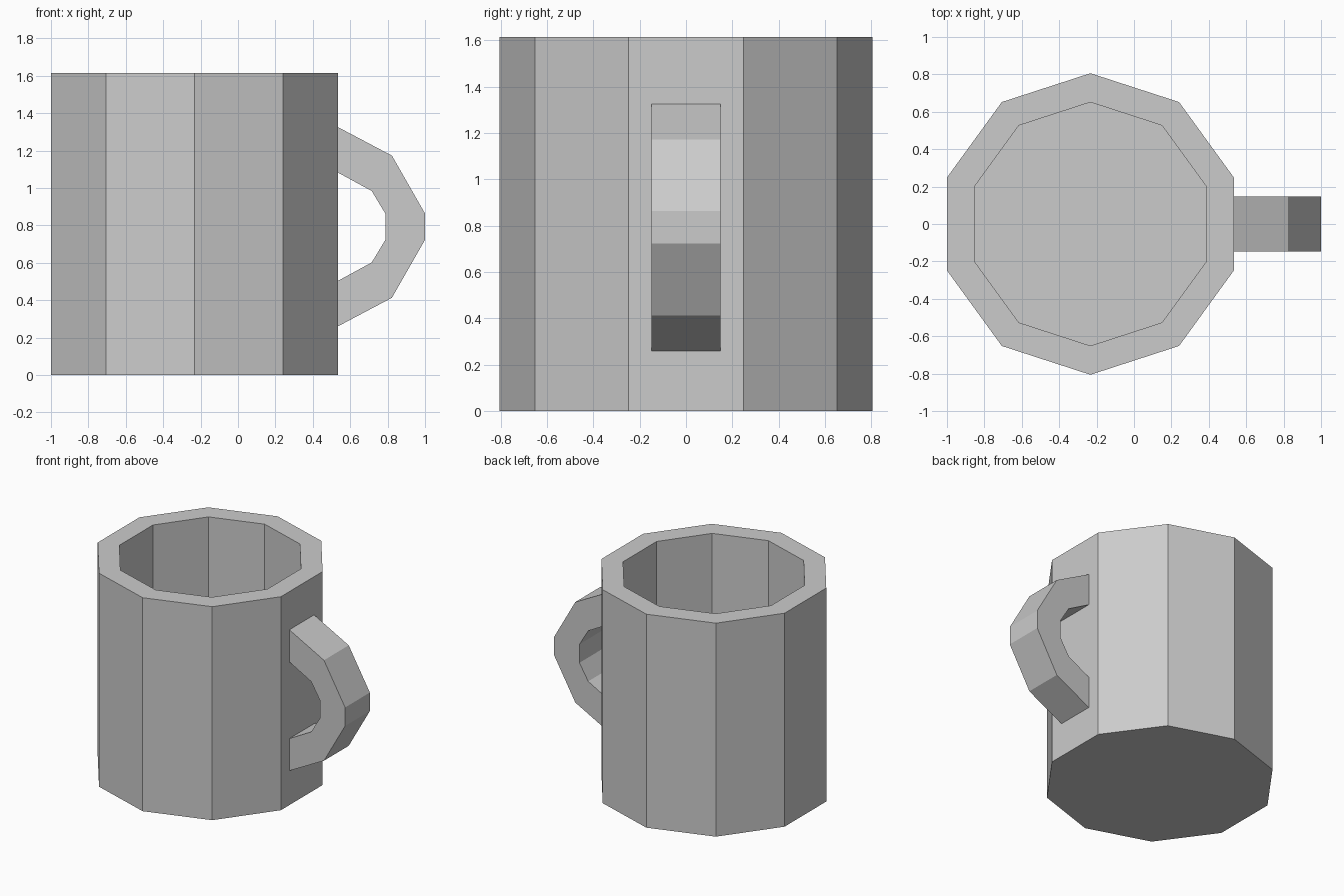
import bpy, bmesh
from math import cos, sin, tau

if "Cube" in bpy.data.objects:
    bpy.data.objects.remove(bpy.data.objects["Cube"])

SIDES = 10
CENTER_X = -0.233
R_OUT, R_IN = 0.806, 0.651
HEIGHT, FLOOR = 1.615, 0.155


def finish(name, bm):
    bmesh.ops.recalc_face_normals(bm, faces=bm.faces)
    mesh = bpy.data.meshes.new(name)
    bm.to_mesh(mesh)
    bm.free()
    obj = bpy.data.objects.new(name, mesh)
    bpy.context.collection.objects.link(obj)
    return obj


def bridge(bm, a, b, closed=True):
    n = len(a)
    for i in range(n if closed else n - 1):
        j = (i + 1) % n
        bm.faces.new((a[i], a[j], b[j], b[i]))


# Mug body: outer wall, rim, inner wall, with closed base and inside floor
bm = bmesh.new()
rings = []
for r, z in ((R_OUT, 0), (R_OUT, HEIGHT), (R_IN, HEIGHT), (R_IN, FLOOR)):
    angles = [tau * (i / SIDES + 0.25) for i in range(SIDES)]
    rings.append([bm.verts.new((CENTER_X + r * cos(a), r * sin(a), z)) for a in angles])
for lower, upper in zip(rings, rings[1:]):
    bridge(bm, lower, upper)
bm.faces.new(rings[0])
bm.faces.new(rings[-1])
finish("mug_body", bm)

# Handle: upper half of the outer and inner arcs, mirrored about the mid height
MID_Z, HALF_W = 0.793, 0.148
WALL_X = CENTER_X + R_OUT * cos(tau / 20)
outer_half = [(WALL_X, 0.533), (0.823, 0.380), (1.0, 0.070)]
inner_half = [(WALL_X, 0.290), (0.715, 0.191), (0.788, 0.070)]


def arc(bm, half, y):
    pts = half + [(x, -z) for x, z in reversed(half)]
    return [bm.verts.new((x, y, MID_Z + z)) for x, z in pts]


bm = bmesh.new()
strips = [arc(bm, half, y) for half, y in (
    (outer_half, -HALF_W), (outer_half, HALF_W),
    (inner_half, HALF_W), (inner_half, -HALF_W))]
for i in range(4):
    bridge(bm, strips[i], strips[(i + 1) % 4], closed=False)
finish("handle", bm)
